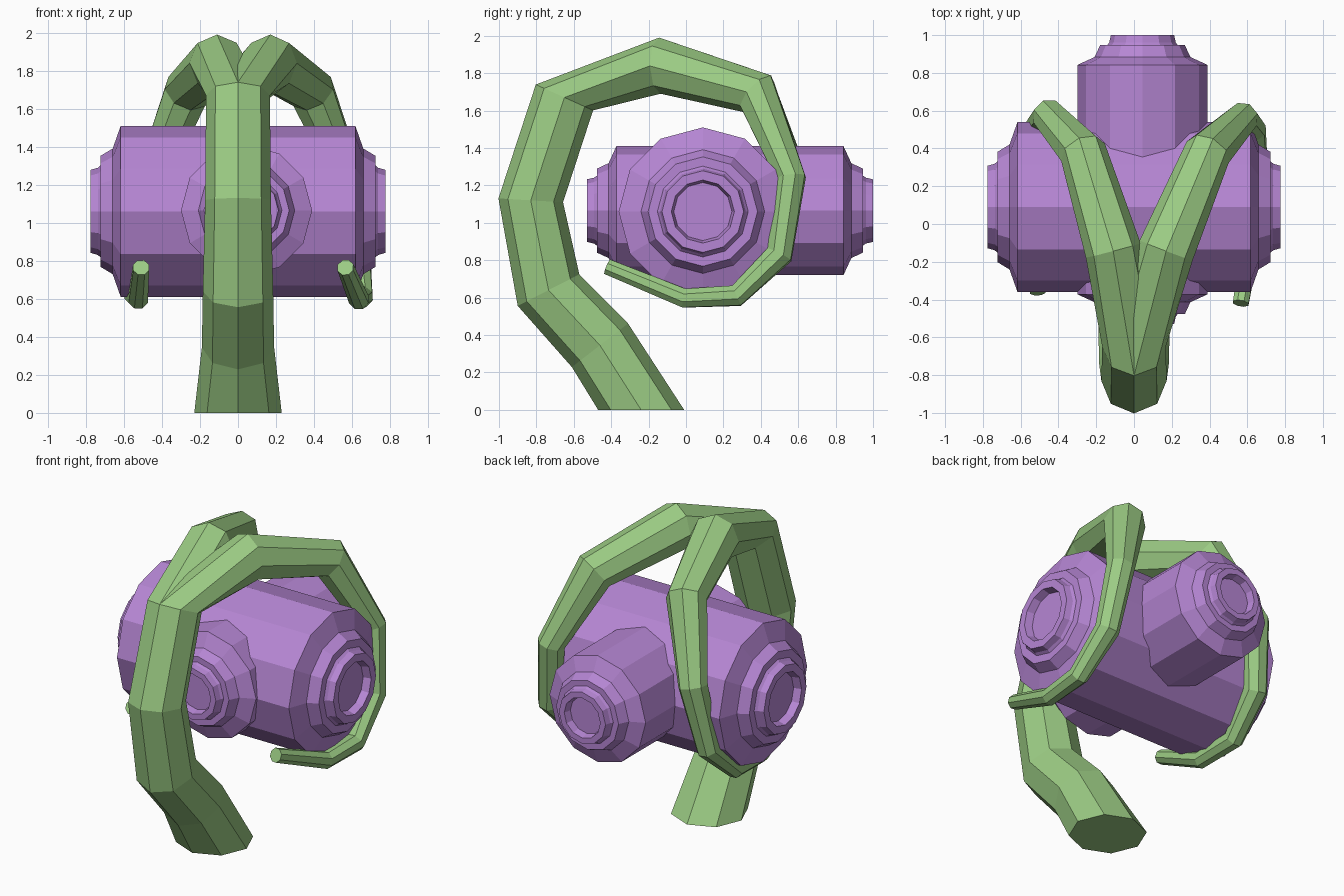
import bpy, bmesh
from math import cos, sin, tau
from mathutils import Vector

if "Cube" in bpy.data.objects:
    bpy.data.objects.remove(bpy.data.objects["Cube"])


def material(name, color):
    m = bpy.data.materials.new(name)
    m.diffuse_color = color
    m.use_nodes = True
    m.node_tree.nodes["Principled BSDF"].inputs["Base Color"].default_value = m.diffuse_color
    return m


GREEN = material("green", (0.33, 0.60, 0.23, 1))
PURPLE = material("purple", (0.47, 0.24, 0.66, 1))


def loft(name, rings, mat, cap_start=True, cap_end=True):
    """Skin a list of equal-sized point rings."""
    bm = bmesh.new()
    loops = [[bm.verts.new(p) for p in ring] for ring in rings]
    n = len(loops[0])
    for a, b in zip(loops, loops[1:]):
        for i in range(n):
            j = (i + 1) % n
            bm.faces.new((a[i], a[j], b[j], b[i]))
    if cap_start:
        bm.faces.new(loops[0][::-1])
    if cap_end:
        bm.faces.new(loops[-1])
    bmesh.ops.recalc_face_normals(bm, faces=bm.faces)
    me = bpy.data.meshes.new(name)
    bm.to_mesh(me)
    bm.free()
    me.materials.append(mat)
    ob = bpy.data.objects.new(name, me)
    bpy.context.collection.objects.link(ob)
    return ob


def ring(center, u, v, r, sides):
    return [center + r * (cos(tau * i / sides) * u + sin(tau * i / sides) * v)
            for i in range(sides)]


def tube(name, path, start_dir, cap_start, cap_end):
    """Eight-sided tapering tube; path holds (x, y, z, radius)."""
    pts = [Vector(p[:3]) for p in path]
    u, rings = Vector((1, 0, 0)), []
    for i, p in enumerate(pts):
        before = (p - pts[i - 1]).normalized() if i else None
        after = (pts[i + 1] - p).normalized() if i + 1 < len(pts) else None
        if i == 0:
            t = Vector(start_dir).normalized()
        else:
            t = (before + (after or before)).normalized()
        if i == len(pts) - 1 and not cap_end:
            t = Vector(FORK_DIR).normalized()
        u = (u - t * u.dot(t)).normalized()
        rings.append(ring(p, u, t.cross(u), path[i][3], 8))
    return loft(name, rings, GREEN, cap_start, cap_end)


# Capped barrels: stepped end profile as (distance past body, radius ratio)
END = [(0, 1), (0.042, 0.735), (0.105, 0.65), (0.105, 0.54), (0.12, 0.51),
       (0.158, 0.485), (0.158, 0.375), (0.11, 0.345)]


def barrel(name, center, axis, side, half, radius):
    c, a, u = Vector(center), Vector(axis), Vector(side)
    v = a.cross(u)
    prof = [(-half - d, r) for d, r in reversed(END)] + [(half + d, r) for d, r in END]
    return loft(name, [ring(c + a * d, u, v, r * radius, 12) for d, r in prof], PURPLE)


barrel("wide_barrel", (0, 0.09, 1.06), (1, 0, 0), (0, 1, 0), 0.617, 0.45)
barrel("long_barrel", (0.045, 0.235, 1.065), (0, 1, 0), (1, 0, 0), 0.607, 0.345)

# Stem rising from the ground to the fork
FORK = (0, -0.65, 1.67, 0.168)
FORK_DIR = (0, 0.41, 0.91)
tube("stem", [(0, -0.24, 0, 0.23), (0, -0.46, 0.345, 0.19), (0, -0.735, 0.64, 0.185),
              (0, -0.83, 1.12, 0.173), FORK], (0, 0, 1), True, False)

# Two tendrils curling over and under the barrels
tube("left_tendril", [FORK, (-0.11, -0.14, 1.84, 0.15), (-0.27, 0.38, 1.69, 0.125),
                      (-0.45, 0.57, 1.24, 0.09), (-0.51, 0.50, 0.83, 0.075),
                      (-0.54, 0.27, 0.62, 0.062), (-0.525, -0.01, 0.60, 0.055),
                      (-0.51, -0.36, 0.765, 0.045)], FORK_DIR, False, True)
tube("right_tendril", [FORK, (0.17, -0.14, 1.84, 0.15), (0.39, 0.38, 1.69, 0.125),
                       (0.575, 0.56, 1.24, 0.085), (0.625, 0.50, 0.83, 0.075),
                       (0.65, 0.27, 0.61, 0.062), (0.635, -0.01, 0.597, 0.055),
                       (0.565, -0.42, 0.765, 0.045)], FORK_DIR, False, True)
